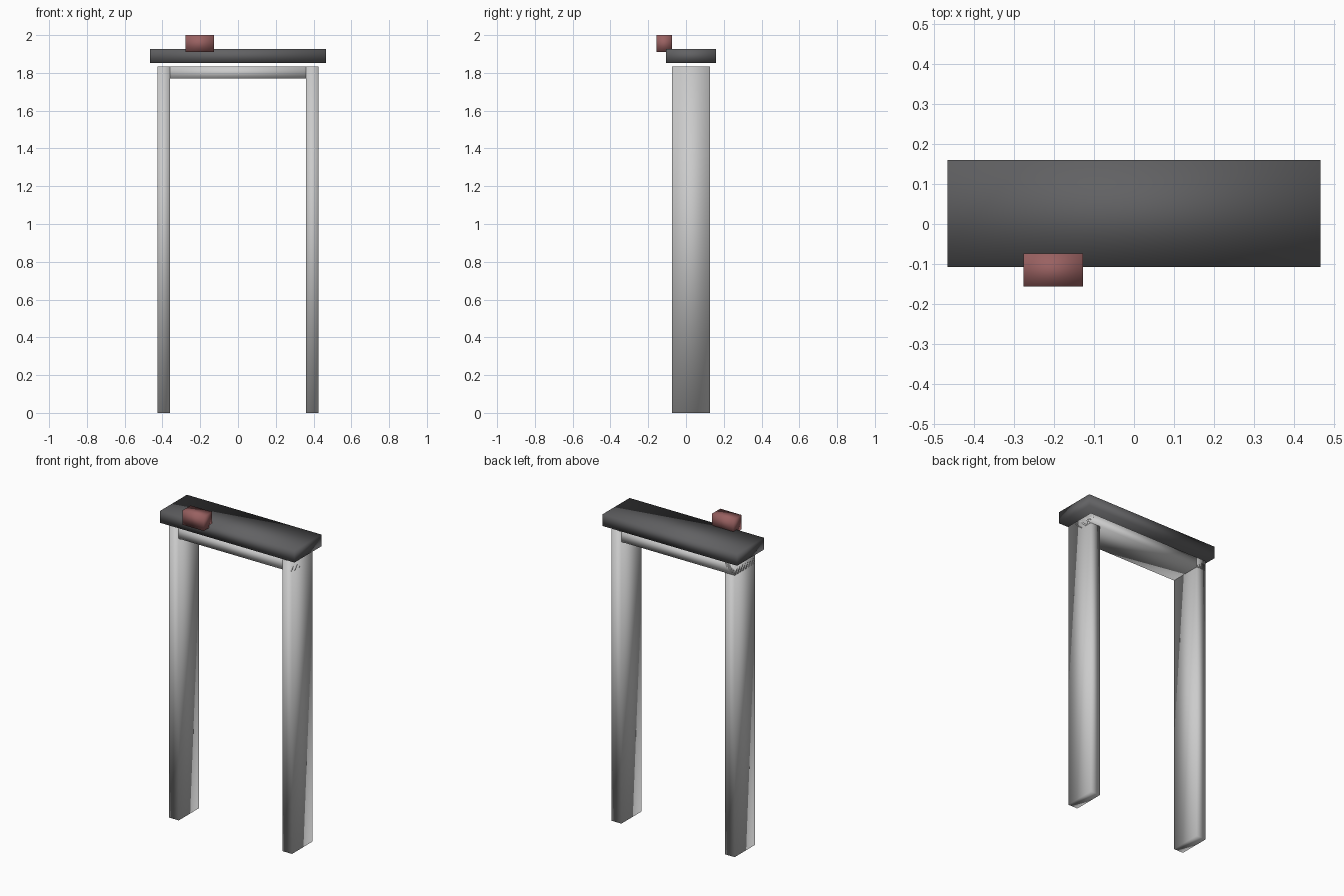
import bpy

if "Cube" in bpy.data.objects:
    bpy.data.objects.remove(bpy.data.objects["Cube"])


def material(name, color):
    m = bpy.data.materials.new(name)
    m.diffuse_color = (*color, 1)
    m.use_nodes = True
    m.node_tree.nodes["Principled BSDF"].inputs["Base Color"].default_value = m.diffuse_color
    return m


def box(name, x, y, z, mat=None):
    """Smooth-shaded box given as (min, max) along each axis."""
    spans = (x, y, z)
    bpy.ops.mesh.primitive_cube_add(size=1)
    ob = bpy.context.object
    ob.name = name
    ob.location = [(a + b) / 2 for a, b in spans]
    ob.scale = [b - a for a, b in spans]
    bpy.ops.object.transform_apply(location=False, rotation=False, scale=True)
    bpy.ops.object.shade_smooth()
    if mat:
        ob.data.materials.append(mat)
    return ob


dark = material("dark_grey", (0.12, 0.12, 0.125))
red = material("dull_red", (0.32, 0.12, 0.12))

DEPTH = (-0.074, 0.127)
HALF, INNER, TOP = 0.427, 0.36, 1.833

# Two upright posts
for side, x in (("left", (-HALF, -INNER)), ("right", (INNER, HALF))):
    box(f"{side}_post", x, DEPTH, (0, TOP))

# Lintel joining the posts
box("lintel", (-HALF, HALF), DEPTH, (1.769, TOP))

# Overhanging cap slab, floating just above the frame
box("cap_slab", (-0.467, 0.467), (-0.107, 0.16), (1.853, 1.927), dark)

# Small block on the front edge of the cap
box("top_block", (-0.277, -0.128), (-0.157, -0.074), (1.911, 2.0), red)
